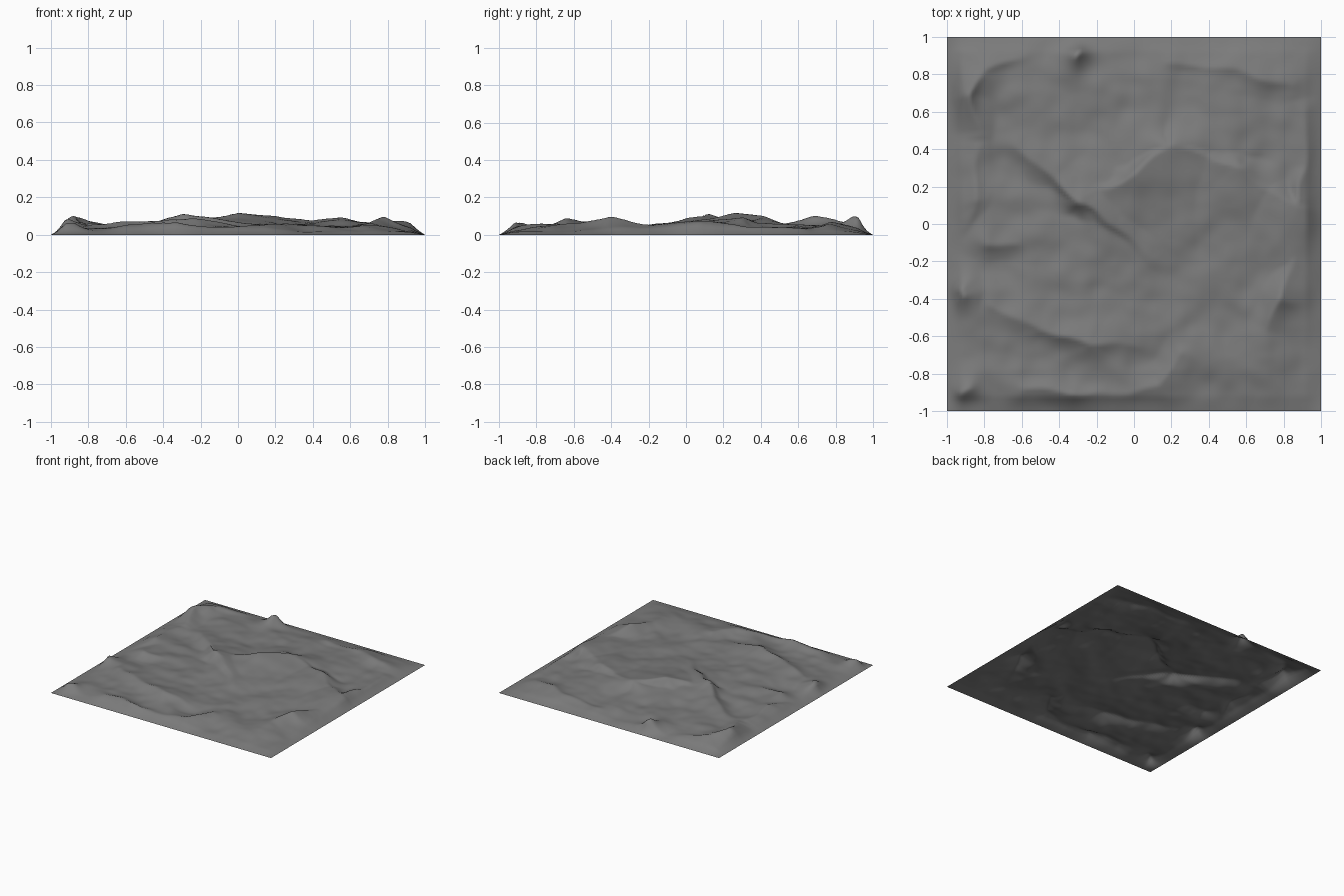
import bpy, bmesh, math
from mathutils import Vector, noise

if "Cube" in bpy.data.objects:
    bpy.data.objects.remove(bpy.data.objects["Cube"])

N = 130          # grid cells per side
BASE = 0.034     # general plateau height
STEEP = 0.055    # fall-off width on the right of each crest

# (gentle fall-off width on the left, crest line of (x, y, crest height));
# the steep side is on the right when walking along
RIDGES = [
    (.2, [(-.62, .4, .055), (-.42, .24, .08), (-.29, .11, .114), (-.1, .0, .08), (.1, -.19, .055)]),
    (.3, [(.88, .08, .086), (.7, .2, .065), (.56, .28, .092), (.4, .36, .078), (.2, .42, .1),
          (0, .28, .117), (-.15, .2, .09)]),
    (.1, [(.9, .6, .05), (.92, .3, .06), (.88, .1, .086), (.86, -.1, .055), (.84, -.22, .06),
          (.78, -.4, .098), (.7, -.56, .06)]),
    (.12, [(-.84, .5, .055), (-.87, .7, .114), (-.8, .82, .08), (-.6, .9, .05)]),
    (.12, [(-.88, 0, .05), (-.86, .12, .07), (-.84, .4, .055)]),
    (.1, [(.25, -.68, .065), (.13, -.87, .062), (-.1, -.92, .055), (-.32, -.9, .08),
          (-.6, -.88, .065)]),
    (.08, [(-.93, -.9, .085), (-.9, -.87, .085)]),
    (.16, [(-.75, -.43, .06), (-.5, -.57, .07), (-.25, -.63, .09), (0, -.65, .05)]),
    (.12, [(.2, .88, .05), (.6, .81, .066), (.85, .74, .055)]),
    (.07, [(-.31, .87, .115), (-.29, .89, .115)]),
    (.08, [(-.93, -.37, .1), (-.91, -.4, .1)]),
    (.12, [(-.78, -.1, .07), (-.62, -.12, .06)]),
]


def ridge_lift(p):
    """Rise above the plateau from the strongest nearby crest."""
    best = 0.0
    for gentle, line in RIDGES:
        for a, b in zip(line, line[1:]):
            a2, d = Vector(a[:2]), Vector(b[:2]) - Vector(a[:2])
            t = max(0.0, min(1.0, (p - a2).dot(d) / d.length_squared))
            off = p - a2 - d * t
            dist = off.length
            if dist < 0.9:
                side = d.cross(off) / (d.length * dist + 1e-6)   # +1 left, -1 right
                width = STEEP + (gentle - STEEP) * (side + 1) / 2
                crest = a[2] + (b[2] - a[2]) * t - BASE
                best = max(best, crest * math.exp(-(dist / width) ** 1.3))
    return best


def height(x, y):
    # slightly warped position keeps the crests from looking straight
    warp = Vector((noise.noise((x * 5, y * 5, 3)), noise.noise((x * 5, y * 5, 9)))) * 0.035
    rough = (0.012 * noise.noise((x * 2.5, y * 2.5, 1)) + 0.018 * noise.noise((x * 5, y * 5, 5))
             + 0.008 * noise.noise((x * 10, y * 10, 7)))
    lift = ridge_lift(Vector((x, y)) + warp)
    # the border drops along two rounded-off ramps instead of one mitred strip
    rx, ry = 1 - abs(x), 1 - abs(y)
    slow = min(1, rx / 0.22) * min(1, ry / 0.22)
    fast = min(1, rx / 0.08) * min(1, ry / 0.08)
    ground = (BASE + rough * (1 - min(1, lift / 0.09))) * (0.75 * slow + 0.25 * fast)
    return max(0.0, ground + lift * fast)


# Terrain sheet: an open, displaced grid that drops to zero at its border
bm = bmesh.new()
bmesh.ops.create_grid(bm, x_segments=N, y_segments=N, size=1)
for v in bm.verts:
    v.co.z = height(v.co.x, v.co.y)
for f in bm.faces:
    f.smooth = True
mesh = bpy.data.meshes.new("terrain")
bm.to_mesh(mesh)
bm.free()

rock = bpy.data.materials.new("rock grey")
rock.diffuse_color = (0.2, 0.2, 0.2, 1)
rock.use_nodes = True
rock.node_tree.nodes["Principled BSDF"].inputs["Base Color"].default_value = rock.diffuse_color
mesh.materials.append(rock)
terrain = bpy.data.objects.new("terrain", mesh)
bpy.context.collection.objects.link(terrain)
